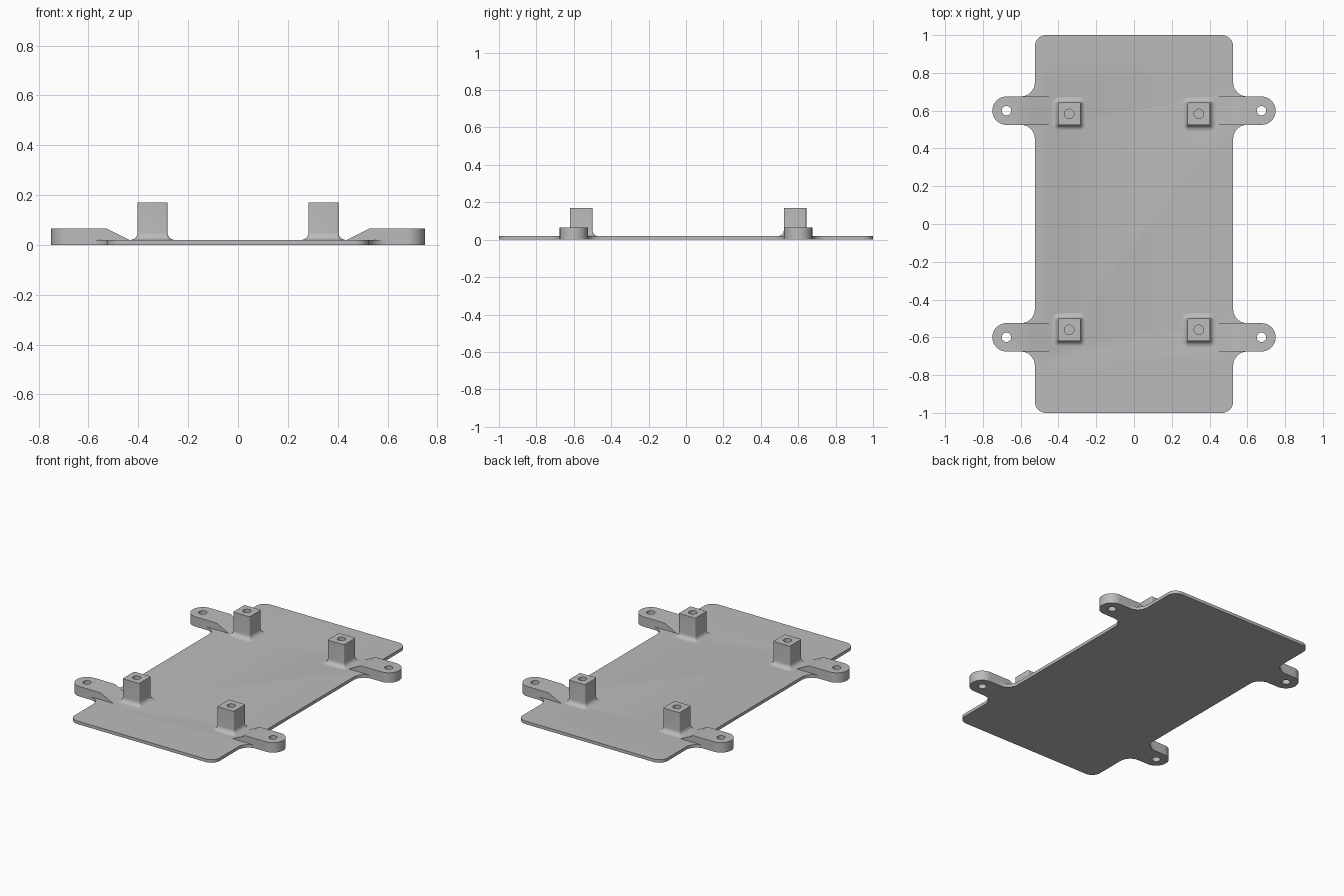
import bpy, bmesh
from math import sin, cos, pi, radians
from mathutils import Vector

cube = bpy.data.objects.get("Cube")
if cube:
    bpy.data.objects.remove(cube)

grey = bpy.data.materials.new("plain grey")
grey.use_nodes = True
grey.diffuse_color = (0.5, 0.5, 0.5, 1)
grey.node_tree.nodes["Principled BSDF"].inputs["Base Color"].default_value = (0.5, 0.5, 0.5, 1)

PLATE_W, PLATE_L, PLATE_T = 0.525, 1.0, 0.02
TAB_Y, TAB_R, TAB_X, TAB_H = 0.6, 0.075, 0.675, 0.065


def arc(cx, cy, r, start, end, n=12):
    angles = [radians(start + (end - start) * i / n) for i in range(n + 1)]
    return [(cx + r * cos(a), cy + r * sin(a)) for a in angles]


def finish(name, bm):
    bmesh.ops.remove_doubles(bm, verts=bm.verts, dist=1e-5)
    bmesh.ops.recalc_face_normals(bm, faces=bm.faces)
    mesh = bpy.data.meshes.new(name)
    bm.to_mesh(mesh)
    bm.free()
    mesh.materials.append(grey)
    obj = bpy.data.objects.new(name, mesh)
    bpy.context.collection.objects.link(obj)
    return obj


def slab(points, z0, z1):
    bm = bmesh.new()
    face = bm.faces.new([bm.verts.new((x, y, z0)) for x, y in points])
    top = bmesh.ops.extrude_face_region(bm, geom=[face])["geom"]
    verts = [v for v in top if isinstance(v, bmesh.types.BMVert)]
    bmesh.ops.translate(bm, verts=verts, vec=(0, 0, z1 - z0))
    return bm


def activate(obj):
    bpy.ops.object.select_all(action="DESELECT")
    obj.select_set(True)
    bpy.context.view_layer.objects.active = obj


def combine(target, tool, operation):
    tool.hide_render = True
    activate(target)
    mod = target.modifiers.new("boolean", "BOOLEAN")
    mod.object, mod.operation, mod.solver = tool, operation, "EXACT"
    bpy.ops.object.modifier_apply(modifier=mod.name)
    bpy.data.objects.remove(tool)


def smooth(obj):
    activate(obj)
    bpy.ops.object.shade_smooth_by_angle(angle=radians(30))


# Thin plate with rounded corners and flared roots for the tabs
root = PLATE_W + TAB_R
quarter = (arc(root, TAB_Y - 2 * TAB_R, TAB_R, 180, 90)
           + arc(root, TAB_Y + 2 * TAB_R, TAB_R, 270, 180)
           + arc(PLATE_W - 0.06, PLATE_L - 0.06, 0.06, 0, 90))
half = quarter + [(-x, y) for x, y in reversed(quarter)]
outline = half + [(-x, -y) for x, y in half]
plate = finish("base_plate", slab(outline, 0, PLATE_T))

# Mounting tabs that ramp down into the plate, each with a screw hole
for sx in (-1, 1):
    for sy in (-1, 1):
        pts = [(0.425, -TAB_R)] + arc(TAB_X, 0, TAB_R, -90, 90, 32) + [(0.425, TAB_R)]
        bm = slab(pts, 0, TAB_H)
        bmesh.ops.bisect_plane(bm, geom=bm.verts[:] + bm.edges[:] + bm.faces[:],
                               plane_co=(PLATE_W, 0, 0), plane_no=(1, 0, 0))
        for v in bm.verts:
            if v.co.x < 0.43 and v.co.z > 0.01:
                v.co.z = 0.015
            v.co = Vector((sx * v.co.x, v.co.y + sy * TAB_Y, v.co.z))
        combine(plate, finish("mounting_tab", bm), "UNION")
        hole = slab(arc(sx * TAB_X, sy * TAB_Y, 0.025, 0, 360, 32)[:-1], -0.1, 0.2)
        combine(plate, finish("tab_hole_cutter", hole), "DIFFERENCE")
smooth(plate)


# Square standoff posts: flared foot, straight sides, blind screw hole
def ring(bm, x, y, size, corner, z):
    c = size - corner
    pts = []
    for i, (sx, sy) in enumerate(((1, 1), (-1, 1), (-1, -1), (1, -1))):
        pts += arc(x + sx * c, y + sy * c, corner, 90 * i, 90 * i + 90, 6)
    return [bm.verts.new((px, py, z)) for px, py in pts]


def post(name, x, y):
    r, size, corner, top = 0.03, 0.06, 0.006, 0.17
    levels = []
    for i in range(9):
        t = pi / 2 * i / 8
        flare = r * (1 - sin(t))
        levels.append((size + flare, corner + flare, PLATE_T + r * (1 - cos(t))))
    levels += [(size, corner, top), (0.025, 0.025, top), (0.025, 0.025, 0.05)]
    bm = bmesh.new()
    rings = [ring(bm, x, y, *level) for level in levels]
    for a, b in zip(rings, rings[1:]):
        for i in range(len(a)):
            j = (i + 1) % len(a)
            bm.faces.new((a[i], a[j], b[j], b[i]))
    bm.faces.new(rings[0])
    bm.faces.new(rings[-1])
    smooth(finish(name, bm))


for side, x in (("left", 0.343), ("right", -0.343)):
    post("front_" + side + "_post", x, -0.56)
    post("back_" + side + "_post", x, 0.583)
